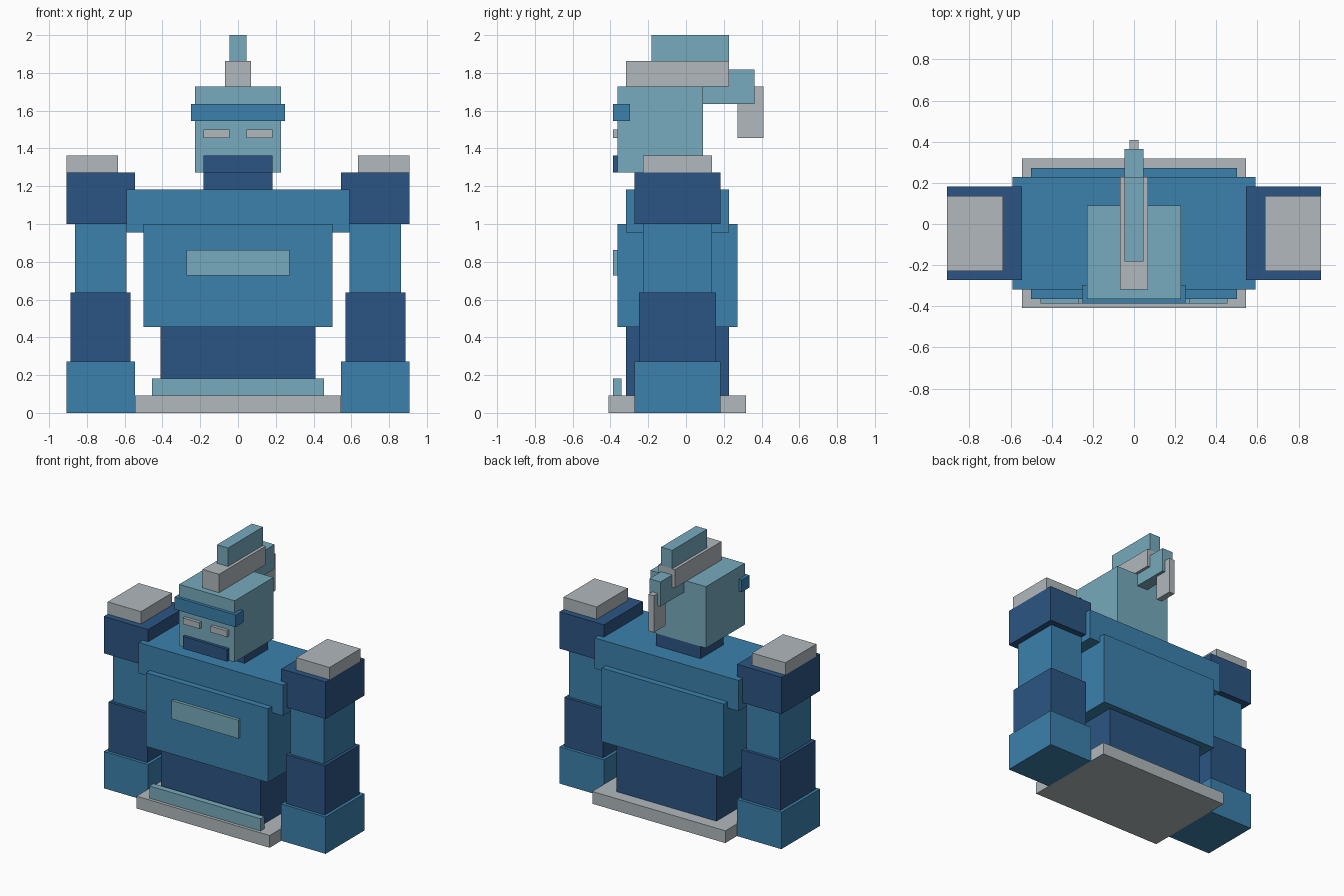
import bpy
from mathutils import Matrix, Vector

cube = bpy.data.objects.get("Cube")
if cube:
    bpy.data.objects.remove(cube, do_unlink=True)

U = 1 / 22  # one building block step


def linear(c):
    c /= 255
    return c / 12.92 if c <= 0.04045 else ((c + 0.055) / 1.055) ** 2.4


def material(name, *rgb):
    color = [linear(c) for c in rgb] + [1]
    mat = bpy.data.materials.new(name)
    mat.use_nodes = True
    mat.diffuse_color = color
    mat.node_tree.nodes["Principled BSDF"].inputs["Base Color"].default_value = color
    return mat


grey = material("stone grey", 177, 184, 188)
teal = material("pale teal", 119, 170, 189)
blue = material("mid blue", 59, 129, 172)
navy = material("dark blue", 43, 85, 131)


def box(name, mat, x, y, z):
    """Block spanning the (min, max) ranges, given in steps."""
    lo, hi = (Vector(c) * U for c in zip(x, y, z))
    bpy.ops.mesh.primitive_cube_add(size=1)
    ob = bpy.context.object
    ob.name = ob.data.name = name
    ob.data.transform(Matrix.Diagonal((*(hi - lo), 1)))
    ob.location = (lo + hi) / 2
    ob.data.materials.append(mat)


def middle(name, mat, half, y, z):
    box(name, mat, (-half, half), y, z)


def pair(name, mat, x, y, z):
    box("left_" + name, mat, x, y, z)
    box("right_" + name, mat, (-x[1], -x[0]), y, z)


# Base and torso
middle("base", grey, 12, (-9, 7), (0, 2))
middle("base_front_strip", teal, 10, (-8.5, -7.5), (2, 4))
middle("waist", navy, 9, (-7, 5), (2, 10))
middle("chest", blue, 11, (-8, 6), (10, 22))
middle("chest_plate", teal, 6, (-8.5, -8), (16, 19))
middle("shoulder_yoke", blue, 13, (-7, 5), (21, 26))

# Head
middle("neck", navy, 4, (-4, 2), (26, 28))
middle("head", teal, 5, (-8, 2), (28, 38))
middle("mouth", navy, 4, (-8.5, -8), (28, 30))
middle("headband", blue, 5.5, (-8.5, -6.5), (34, 36))
pair("eye", grey, (1, 4), (-8.5, -8), (32, 33))

# Crest and its hanging tail
middle("crest_base", grey, 1.5, (-7, 5), (38, 41))
middle("crest_top", teal, 1, (-4, 5), (41, 44))
middle("crest_back", teal, 1, (2, 8), (36, 40))
middle("crest_tail", grey, 0.5, (6, 9), (32, 38))

# Arms
pair("shoulder", navy, (12, 20), (-6, 4), (22, 28))
pair("shoulder_cap", grey, (14, 20), (-5, 3), (28, 30))
pair("upper_arm", blue, (13, 19), (-5, 3), (14, 22))
pair("forearm", navy, (12.5, 19.5), (-5.5, 3.5), (6, 14))
pair("fist", blue, (12, 20), (-6, 4), (0, 6))
